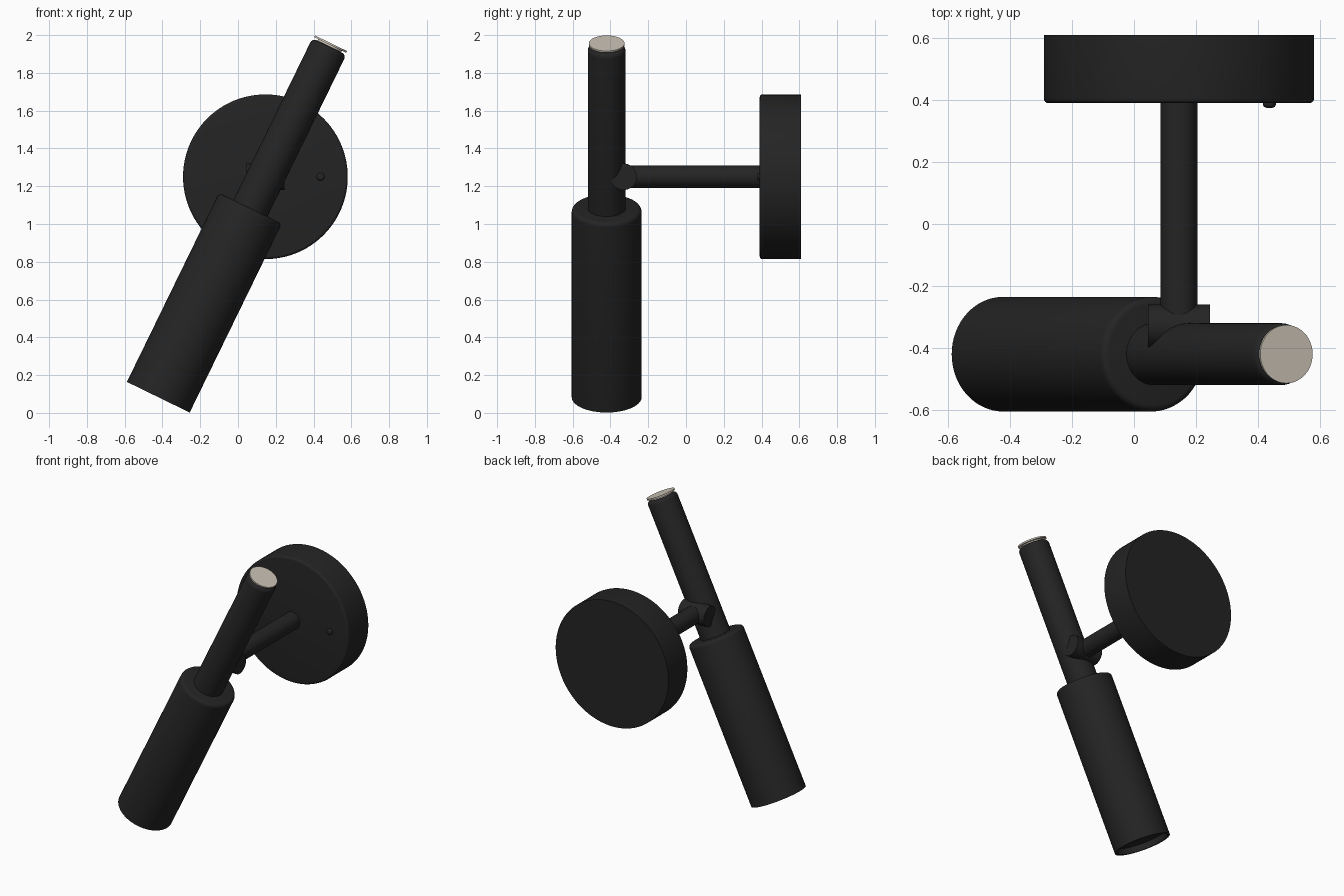
import bpy, bmesh, math
from mathutils import Vector

if "Cube" in bpy.data.objects:
    bpy.data.objects.remove(bpy.data.objects["Cube"])


def material(name, rgb):
    m = bpy.data.materials.new(name)
    m.diffuse_color = (*rgb, 1)
    m.use_nodes = True
    m.node_tree.nodes["Principled BSDF"].inputs["Base Color"].default_value = m.diffuse_color
    return m


black = material("matte_black", (0.0175, 0.0175, 0.0175))
cream = material("warm_cream", (0.60, 0.55, 0.47))


def lathe(name, profile, origin, axis, mat, seg=64):
    """Turn a (radius, height) profile around an axis that starts at origin."""
    bm = bmesh.new()
    rings = []
    for r, h in profile:
        if r == 0:
            rings.append([bm.verts.new((0, 0, h))] * seg)
        else:
            rings.append([bm.verts.new((r * math.cos(2 * math.pi * i / seg),
                                        r * math.sin(2 * math.pi * i / seg), h))
                          for i in range(seg)])
    for a, b in zip(rings, rings[1:]):
        for i in range(seg):
            j = (i + 1) % seg
            corners = dict.fromkeys((a[i], a[j], b[j], b[i]))
            bm.faces.new(list(corners))
    bmesh.ops.recalc_face_normals(bm, faces=bm.faces)
    mesh = bpy.data.meshes.new(name)
    bm.to_mesh(mesh)
    bm.free()
    mesh.materials.append(mat)
    ob = bpy.data.objects.new(name, mesh)
    bpy.context.collection.objects.link(ob)
    ob.location = origin
    ob.rotation_euler = Vector(axis).to_track_quat('Z', 'Y').to_euler()
    bpy.ops.object.select_all(action='DESELECT')
    ob.select_set(True)
    bpy.context.view_layer.objects.active = ob
    bpy.ops.object.shade_smooth_by_angle(angle=math.radians(35))
    return ob


def rounded(r, h, b, n=4):
    """Quarter-round top edge of radius b, closed to the axis."""
    arc = [(r - b + b * math.cos(k * math.pi / 2 / n),
            h - b + b * math.sin(k * math.pi / 2 / n)) for k in range(n + 1)]
    return arc + [(0, h)]


tilt = math.radians(26)
lamp_axis = (math.sin(tilt), 0, math.cos(tilt))
lamp_base = (-0.422, -0.42, 0.083)
hub_x, hub_z = 0.145, 1.25

# Lamp head: shade with a shallow open recess at the bottom, rod and end cap
lathe("shade", [(0, 0.04), (0.17, 0.04), (0.17, 0), (0.185, 0)]
      + rounded(0.185, 1.113, 0.022), lamp_base, lamp_axis, black)
lathe("rod", [(0, 1.0), (0.1, 1.0)] + rounded(0.1, 2.066, 0.025),
      lamp_base, lamp_axis, black)
lathe("end_cap", [(0, 2.06), (0.07, 2.06), (0.07, 2.075), (0.094, 2.075),
                  (0.094, 2.085), (0, 2.085)], lamp_base, lamp_axis, cream)

# Pivot joint behind the rod
lathe("pivot", [(0, 0), (0.07, 0), (0.07, 0.2), (0, 0.2)],
      (hub_x - 0.1, -0.33, hub_z), (1, 0, 0), black, 48)

# Arm to the wall
lathe("arm", [(0, 0), (0.06, 0), (0.06, 0.74), (0, 0.74)],
      (hub_x, -0.33, hub_z), (0, 1, 0), black, 48)

# Wall plate with rounded front rim and its small screw
lathe("wall_plate", [(0, 0), (0.436, 0)] + rounded(0.436, 0.22, 0.015),
      (hub_x, 0.61, hub_z), (0, -1, 0), black, 96)
lathe("screw", [(0, 0), (0.021, 0)] + rounded(0.021, 0.035, 0.012),
      (0.437, 0.41, hub_z), (0, -1, 0), black, 24)
